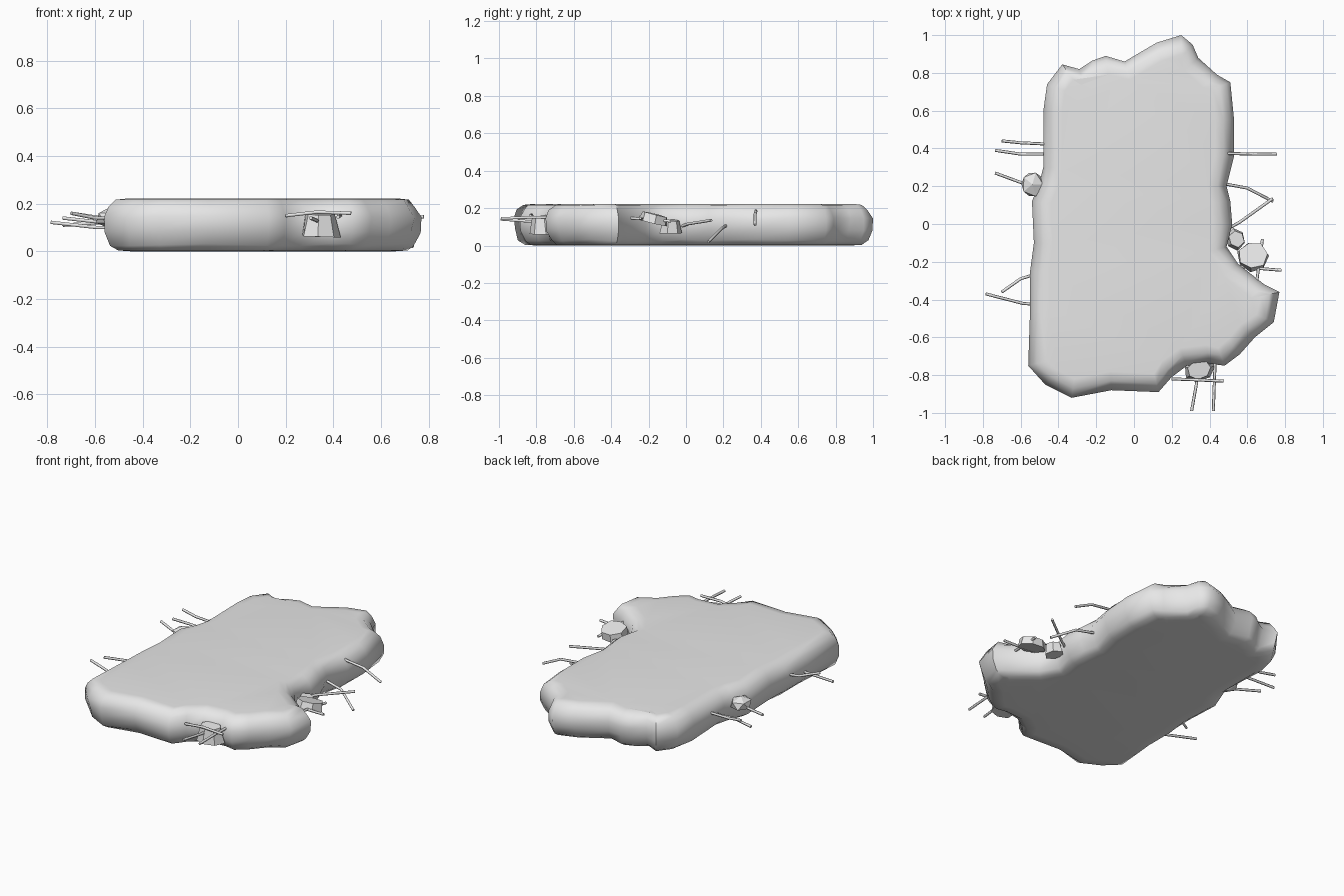
import bpy, bmesh, random
from mathutils import Vector, Euler, Matrix

random.seed(4)
if "Cube" in bpy.data.objects:
    bpy.data.objects.remove(bpy.data.objects["Cube"])

grey = bpy.data.materials.new("concrete_grey")
grey.use_nodes = True
grey.diffuse_color = (0.8, 0.8, 0.8, 1)
grey.node_tree.nodes["Principled BSDF"].inputs["Base Color"].default_value = (0.8, 0.8, 0.8, 1)


def add_mesh(name, bm, smooth=False):
    bmesh.ops.recalc_face_normals(bm, faces=bm.faces)
    mesh = bpy.data.meshes.new(name)
    bm.to_mesh(mesh)
    bm.free()
    mesh.materials.append(grey)
    obj = bpy.data.objects.new(name, mesh)
    bpy.context.collection.objects.link(obj)
    if smooth:
        bpy.ops.object.select_all(action="DESELECT")
        obj.select_set(True)
        bpy.context.view_layer.objects.active = obj
        bpy.ops.object.shade_smooth_by_angle(angle=1.0)
    return obj


# Slab: broken outline, stacked in rings with rounded rims
outline = [Vector(p) for p in (
    (-.56, -.75), (-.47, -.85), (-.33, -.92), (-.12, -.88), (.13, -.89), (.2, -.81),
    (.28, -.75), (.4, -.74), (.48, -.75), (.56, -.69), (.64, -.6), (.74, -.52),
    (.77, -.36), (.69, -.32), (.55, -.21), (.49, -.12), (.52, 0), (.51, .12),
    (.49, .2), (.53, .36), (.53, .55), (.51, .75), (.44, .79), (.34, .88),
    (.31, .95), (.25, 1), (.12, .96), (-.05, .86), (-.15, .89), (-.22, .865),
    (-.29, .82), (-.38, .845), (-.46, .74), (-.48, .6), (-.48, .3), (-.5, .22),
    (-.54, .12), (-.53, -.1), (-.55, -.25), (-.55, -.45))]
# Inset and height of every ring, bottom to top
profile = [(.12, 0), (.06, .004), (.02, .03), (0, .085), (0, .145),
           (.014, .19), (.045, .217), (.1, .222)]

count = len(outline)
inward = []
for i in range(count):
    near = (outline[(i + 1) % count] - outline[i - 1]).normalized()
    wide = (outline[(i + 2) % count] - outline[i - 2]).normalized()
    t = (near + wide).normalized()
    inward.append(Vector((-t.y, t.x)))

bm = bmesh.new()
rings = []
for level, (inset, z) in enumerate(profile):
    ring = []
    for p, n in zip(outline, inward):
        rough = random.uniform(0, .016) if level in (2, 3, 5, 6) else 0
        lift = random.uniform(-.008, .004) if 1 < level < 6 else 0
        q = p + n * (inset + rough)
        ring.append(bm.verts.new((q.x, q.y, z + lift)))
    rings.append(ring)
for low, high in zip(rings, rings[1:]):
    for i in range(count):
        j = (i + 1) % count
        bm.faces.new((low[i], low[j], high[j], high[i]))
bm.faces.new(rings[0][::-1])
bm.faces.new(rings[-1])
bmesh.ops.triangulate(bm, faces=[f for f in bm.faces if len(f.verts) > 4])
add_mesh("concrete_slab", bm, smooth=True)


# Broken lumps clinging to the edges
def lump(name, centre, size, tilt, sides=6, taper=.75):
    bm = bmesh.new()
    bmesh.ops.create_cone(bm, cap_ends=True, segments=sides, radius1=1,
                          radius2=taper, depth=2)
    for v in bm.verts:
        v.co *= random.uniform(.93, 1.05)
    turn = Euler(tilt).to_matrix().to_4x4()
    bm.transform(Matrix.Translation(centre) @ turn @ Matrix.Diagonal((*size, 1)))
    add_mesh(name, bm)


lump("right_edge_large_lump", (.63, -.17, .143), (.085, .082, .024), (-.22, .1, .3), 7, .9)
lump("right_edge_small_lump", (.54, -.08, .1), (.055, .06, .034), (0, .1, .2))
lump("front_edge_lump", (.345, -.77, .11), (.086, .07, .048), (.05, 0, .4), 7)

bm = bmesh.new()
bmesh.ops.create_icosphere(bm, subdivisions=1, radius=1)
for v in bm.verts:
    v.co *= random.uniform(.92, 1.08)
bm.transform(Matrix.Translation((-.538, .21, .14)) @ Matrix.Diagonal((.062, .07, .045, 1)))
add_mesh("left_edge_lump", bm)


# Bent reinforcing rods
def rod(name, points):
    curve = bpy.data.curves.new(name, "CURVE")
    curve.dimensions = "3D"
    curve.bevel_depth = .008
    curve.bevel_resolution = 1
    curve.use_fill_caps = True
    spline = curve.splines.new("POLY")
    spline.points.add(len(points) - 1)
    for point, co in zip(spline.points, points):
        point.co = (*co, 1)
    curve.materials.append(grey)
    bpy.context.collection.objects.link(bpy.data.objects.new(name, curve))


rods = {
    "left": [
        [(-.4, .42, .14), (-.6, .43, .145), (-.7, .44, .16)],
        [(-.4, .37, .11), (-.6, .37, .12), (-.735, .39, .11)],
        [(-.5, .19, .12), (-.6, .22, .125), (-.735, .27, .14)],
        [(-.47, -.25, .14), (-.6, -.29, .14), (-.7, -.36, .16)],
        [(-.47, -.43, .1), (-.59, -.42, .1), (-.785, -.37, .122)]],
    "right": [
        [(.45, .375, .19), (.63, .37, .17), (.755, .37, .11)],
        [(.44, .22, .11), (.6, .19, .09), (.735, .12, .02)],
        [(.49, -.03, .1), (.56, .01, .115), (.735, .135, .135)],
        [(.68, -.08, .13), (.645, -.34, .15)],
        [(.5, -.22, .14), (.66, -.235, .14), (.78, -.245, .145)]],
    "front": [
        [(.2, -.82, .15), (.33, -.825, .165), (.475, -.832, .16)],
        [(.34, -.7, .12), (.33, -.85, .13), (.305, -.99, .14)],
        [(.43, -.72, .15), (.425, -.85, .15), (.42, -.99, .145)]],
}
for edge, paths in rods.items():
    for number, path in enumerate(paths, 1):
        rod(f"{edge}_rod_{number}", path)
